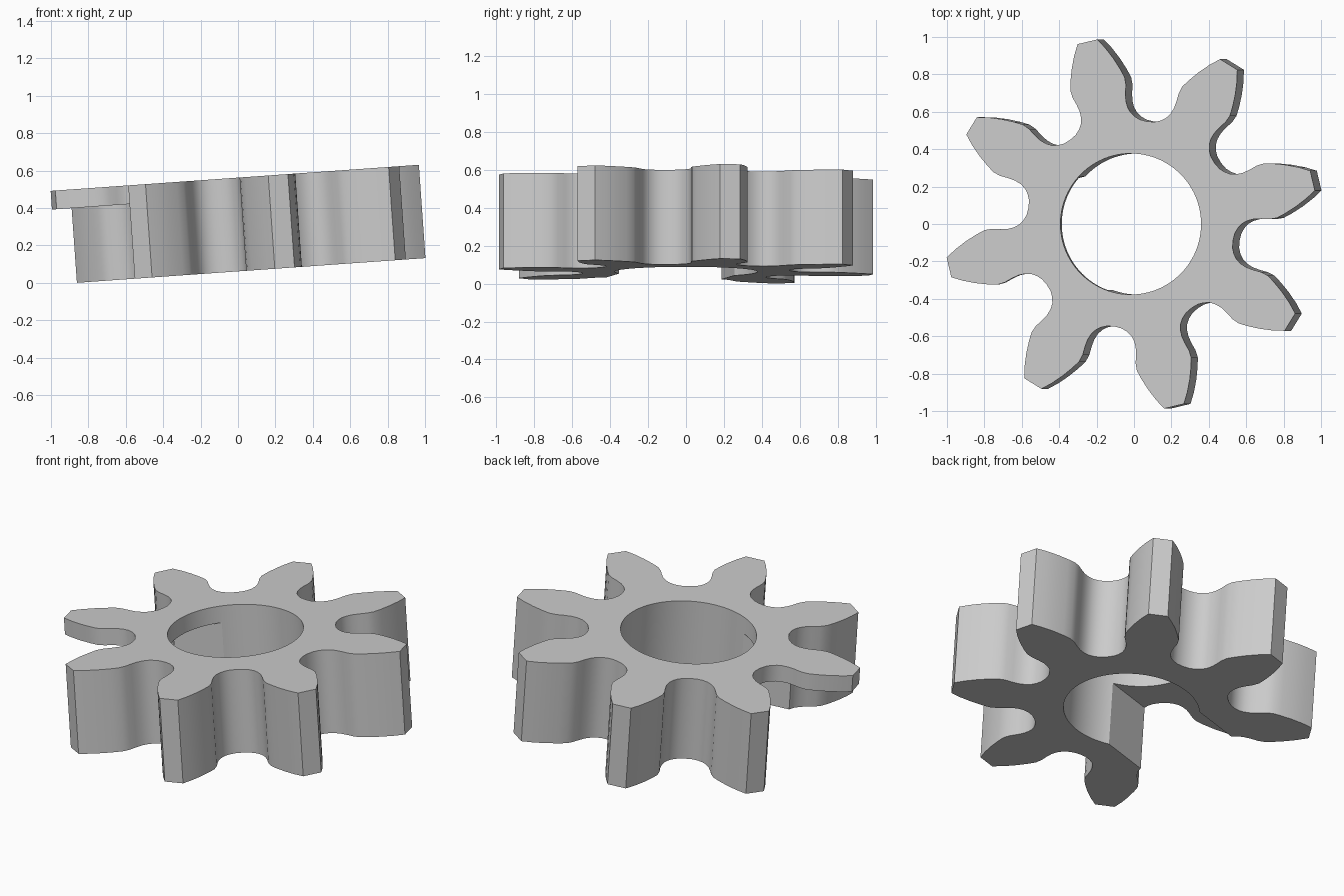
import bpy, bmesh, math
from mathutils import Matrix

if "Cube" in bpy.data.objects:
    bpy.data.objects.remove(bpy.data.objects["Cube"], do_unlink=True)

THICK, TEETH, PHASE = 0.5, 8, 13.4
SLOT_HALF, WEB = 0.312, 0.1

grey = bpy.data.materials.new("plain grey")
grey.use_nodes = True
grey.diffuse_color = (0.6, 0.6, 0.6, 1)
grey.node_tree.nodes["Principled BSDF"].inputs["Base Color"].default_value = (0.6, 0.6, 0.6, 1)


def add_object(name, bm):
    bmesh.ops.recalc_face_normals(bm, faces=bm.faces)
    mesh = bpy.data.meshes.new(name)
    bm.to_mesh(mesh)
    bm.free()
    mesh.materials.append(grey)
    obj = bpy.data.objects.new(name, mesh)
    bpy.context.collection.objects.link(obj)
    return obj


def prism(name, outline, z0, z1):
    bm = bmesh.new()
    face = bm.faces.new([bm.verts.new((x, y, z0)) for x, y in outline])
    new = bmesh.ops.extrude_face_region(bm, geom=[face])["geom"]
    bmesh.ops.translate(bm, vec=(0, 0, z1 - z0),
                        verts=[v for v in new if isinstance(v, bmesh.types.BMVert)])
    return add_object(name, bm)


def polar(r, degrees):
    a = math.radians(degrees)
    return r * math.cos(a), r * math.sin(a)


# Half a tooth: radius and angle from the tooth's centre line, root to tip
half = [(0.56, 18.5), (0.575, 15.5), (0.597, 13.2), (0.625, 11.8), (0.66, 11.1),
        (0.70, 11.1), (0.745, 11.4), (0.785, 11.0), (0.83, 9.5), (0.89, 7.4),
        (0.95, 5.2), (1.003, 3.1)]
outline = []
for i in range(TEETH):
    mid = PHASE + i * 360 / TEETH
    outline.append(polar(0.555, mid - 180 / TEETH))
    outline += [polar(r, mid - a) for r, a in half]
    outline += [polar(r, mid + a) for r, a in reversed(half)]
gear = prism("gear", outline, 0, THICK)

# Round bore through the middle
bore = prism("bore_cutter", [polar(0.377, i * 360 / 96) for i in range(96)], -0.2, THICK + 0.2)

# Straight slot under one tooth, leaving a thin web on top
slot = prism("slot_cutter", [(0, -SLOT_HALF), (1.3, -SLOT_HALF), (1.3, SLOT_HALF), (0, SLOT_HALF)],
             -0.2, THICK - WEB)
slot.data.transform(Matrix.Rotation(math.radians(PHASE + 180), 4, 'Z'))

for cutter in (bore, slot):
    cutter.hide_render = True
    mod = gear.modifiers.new(cutter.name, 'BOOLEAN')
    mod.operation = 'DIFFERENCE'
    mod.solver = 'EXACT'
    mod.object = cutter

bpy.ops.object.select_all(action='DESELECT')
gear.select_set(True)
bpy.context.view_layer.objects.active = gear
for mod in list(gear.modifiers):
    bpy.ops.object.modifier_apply(modifier=mod.name)
for cutter in (bore, slot):
    bpy.data.objects.remove(cutter, do_unlink=True)

# Lean the gear slightly so its slotted side sits lowest
gear.location = (0.018, 0, 0.062)
gear.rotation_euler = (0, math.radians(-4.05), 0)
bpy.ops.object.shade_smooth_by_angle(angle=math.radians(30))
